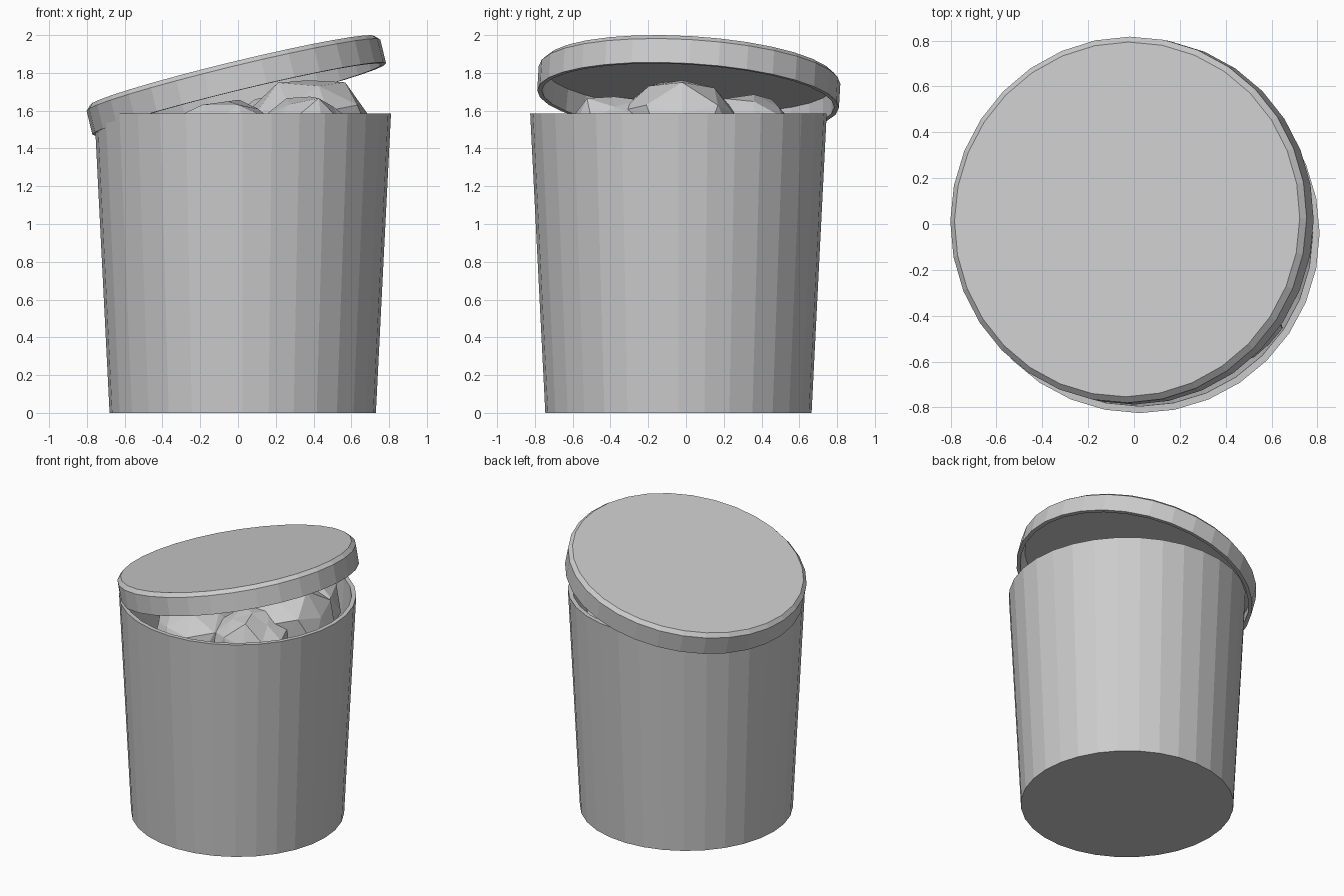
import bpy, bmesh, math, random
from mathutils import Vector

if "Cube" in bpy.data.objects:
    bpy.data.objects.remove(bpy.data.objects["Cube"])

random.seed(4)
SIDES = 32


def finish(name, bm):
    bmesh.ops.recalc_face_normals(bm, faces=bm.faces)
    mesh = bpy.data.meshes.new(name)
    bm.to_mesh(mesh)
    bm.free()
    obj = bpy.data.objects.new(name, mesh)
    bpy.context.collection.objects.link(obj)
    return obj


def lathe(name, profile):
    """Faceted closed solid: rings of (radius, z), capped at both ends."""
    bm = bmesh.new()
    rings = []
    for r, z in profile:
        rings.append([bm.verts.new((r * math.cos(a), r * math.sin(a), z))
                      for a in (2 * math.pi * i / SIDES for i in range(SIDES))])
    for lo, hi in zip(rings, rings[1:]):
        for i in range(SIDES):
            j = (i + 1) % SIDES
            bm.faces.new((lo[i], lo[j], hi[j], hi[i]))
    bm.faces.new(rings[0])
    bm.faces.new(rings[-1])
    return finish(name, bm)


def crumpled(name, centre, radius, squash):
    """Low-poly ball with jittered vertices."""
    bm = bmesh.new()
    bmesh.ops.create_icosphere(bm, subdivisions=2, radius=radius)
    for v in bm.verts:
        v.co *= random.uniform(0.84, 1.04)
        v.co.z *= squash
    obj = finish(name, bm)
    obj.location = centre
    return obj


# Tapered open bin
bin_body = lathe("bin_body", [(0.705, 0), (0.785, 1.585), (0.755, 1.585), (0.68, 0.04)])
bin_body.location = (0.025, -0.04, 0)

# Hollow lid, resting askew on the rim
lid = lathe("lid", [(0.775, 0), (0.80, -0.025), (0.80, -0.155),
                    (0.775, -0.155), (0.77, -0.035)])
normal = Vector((-0.243, 0.06, 1)).normalized()
lid.rotation_mode = 'QUATERNION'
lid.rotation_quaternion = Vector((0, 0, 1)).rotation_difference(normal)
lid.location = (-0.03, 0.02, 1.812)

# Crumpled rubbish heaped inside
heap = [((0.37, -0.02, 1.43), 0.37, 1.0),
        ((0.38, -0.38, 1.42), 0.28, 1.0),
        ((-0.05, -0.37, 1.37), 0.35, 0.95),
        ((0.22, 0.36, 1.40), 0.30, 1.0),
        ((-0.32, 0.12, 1.28), 0.36, 0.9)]
for n, (centre, radius, squash) in enumerate(heap, 1):
    crumpled(f"crumpled_rubbish_{n}", centre, radius, squash)
